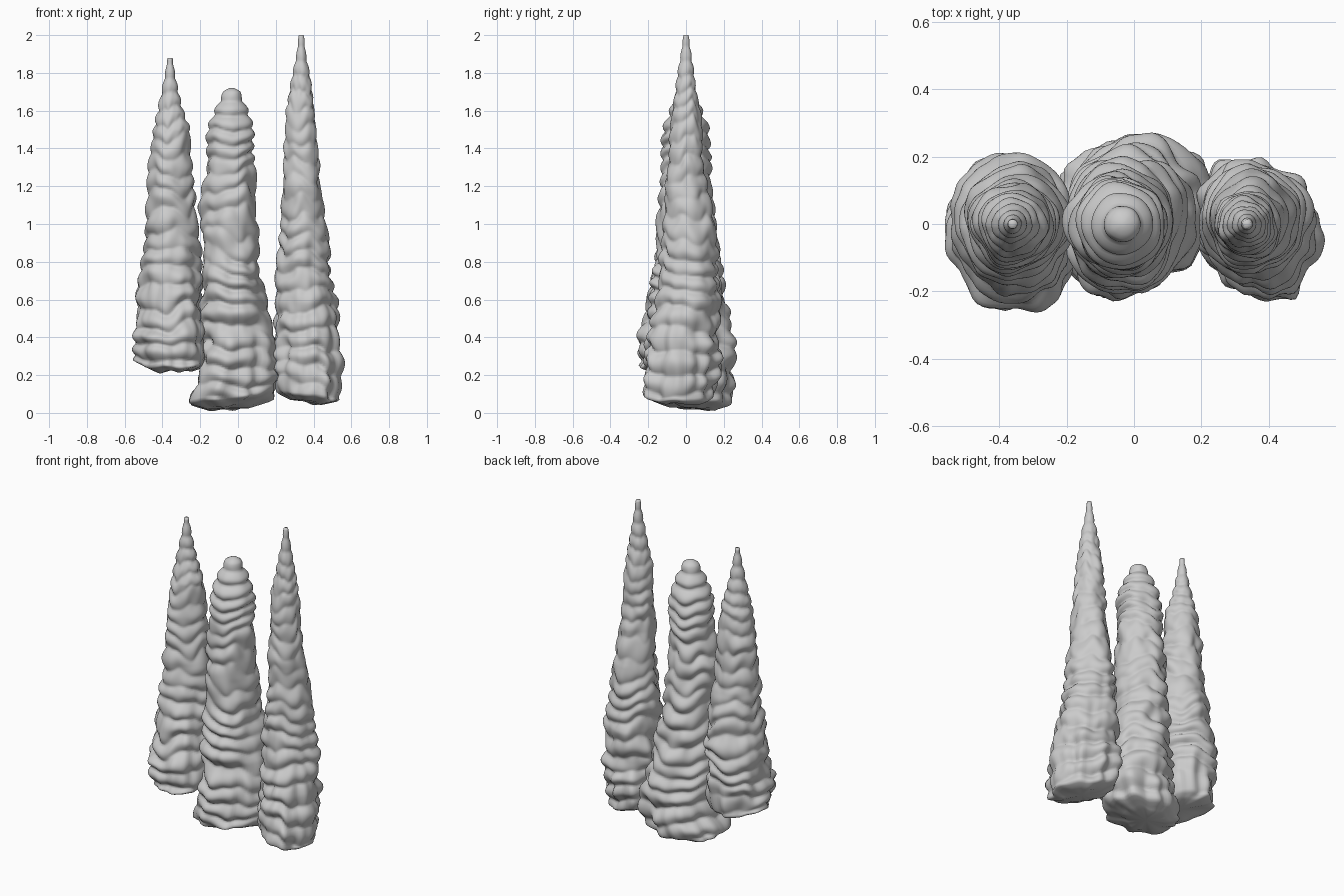
import bpy, bmesh, math
from mathutils import Vector, noise

SIDES, STEP = 80, 0.01


def sample(rows, z):
    # interpolation through the profile rows (z, xmin, xmax, ymin, ymax)
    for a, b in zip(rows, rows[1:]):
        if a[0] <= z <= b[0]:
            t = (z - a[0]) / (b[0] - a[0])
            return [a[k] + (b[k] - a[k]) * t for k in range(1, 5)]
    return rows[-1][1:]


def spire(name, rows, seed, tilt_x, tilt_y, skew):
    z0, z1 = rows[0][0], rows[-1][0]
    count = int((z1 - z0) / STEP)
    bm = bmesh.new()
    rings = []
    for i in range(count + 1):
        z = z0 + (z1 - z0) * i / count
        xa, xb, ya, yb = sample(rows, z)
        cx, cy, rx, ry = (xa + xb) / 2, (ya + yb) / 2, (xb - xa) / 2, (yb - ya) / 2
        fade = max(0, 1 - (z - z0) / 0.4)
        low = max(0, min(1, (1.0 - z) / 0.7))
        tip = max(0, min(1, (z - z1 + 0.4) / 0.3))
        ring = []
        for j in range(SIDES):
            a = 2 * math.pi * j / SIDES
            c, s = math.cos(a), math.sin(a)
            # uneven drip rings that wander around the column, tighter at the tip
            warp = noise.noise(Vector((c * 0.8 + seed, s * 0.8, z * 3)))
            warp += 0.4 * noise.noise(Vector((c * 2, s * 2 + seed, z * 4)))
            phase = (z + 0.08 * warp * (1 - tip)) / 0.1 + 3 * max(0, z - z1 + 0.4)
            ridge = abs(math.sin(math.pi * phase + seed)) - 0.6
            amp = 0.11 + 0.10 * noise.noise(Vector((c + 5, s + seed, z * 4))) + 0.13 * tip
            lump = noise.noise(Vector((c * 1.3, s * 1.3 + seed, z * 7)))
            broad = noise.noise(Vector((c * 1.1 + seed, s * 1.1, z * 2.5 + 9)))
            drip = noise.noise(Vector((c * 3.2, s * 3.2, z * 4 + seed)))
            k = 0.96 + amp * ridge + (0.15 * lump + 0.06 * broad) * (1 - 0.7 * tip) + 0.12 * drip * low
            x, y = cx + rx * k * c + skew * s * ry * low, cy + ry * k * s
            dz = fade * (tilt_x * c * rx + tilt_y * s * ry + 0.025 * lump)
            ring.append(bm.verts.new((x, y, max(0.005, z + dz))))
        rings.append(ring)
    for lo, hi in zip(rings, rings[1:]):
        for j in range(SIDES):
            n = (j + 1) % SIDES
            bm.faces.new((lo[j], lo[n], hi[n], hi[j]))
    # closed base and tip
    for ring, flip in ((rings[0], True), (rings[-1], False)):
        mid = sum((v.co for v in ring), Vector()) / SIDES
        centre = bm.verts.new(mid)
        for j in range(SIDES):
            pair = (ring[j], ring[(j + 1) % SIDES])
            bm.faces.new((centre,) + (pair[::-1] if flip else pair))
    mesh = bpy.data.meshes.new(name)
    bm.to_mesh(mesh)
    bm.free()
    mesh.shade_smooth()
    obj = bpy.data.objects.new(name, mesh)
    bpy.context.collection.objects.link(obj)


# left spire, raised base with a bulge to the front
spire("left_spire", [
    (0.225, -0.46, -0.24, -0.17, 0.13), (0.25, -0.54, -0.19, -0.25, 0.19),
    (0.40, -0.55, -0.17, -0.26, 0.19), (0.60, -0.545, -0.185, -0.21, 0.20),
    (0.80, -0.52, -0.19, -0.17, 0.18), (1.00, -0.49, -0.22, -0.14, 0.14),
    (1.30, -0.475, -0.24, -0.12, 0.12), (1.50, -0.45, -0.255, -0.095, 0.095),
    (1.60, -0.425, -0.29, -0.065, 0.065), (1.70, -0.405, -0.315, -0.045, 0.045),
    (1.80, -0.385, -0.335, -0.027, 0.027), (1.88, -0.373, -0.347, -0.013, 0.013)],
    1.3, -0.08, 0.05, -0.12)

# middle spire, blunt tip, base spreading to the back
spire("middle_spire", [
    (0.025, -0.18, 0.06, -0.09, 0.16), (0.06, -0.28, 0.18, -0.20, 0.24),
    (0.15, -0.25, 0.21, -0.22, 0.27), (0.30, -0.21, 0.215, -0.21, 0.265),
    (0.50, -0.20, 0.19, -0.20, 0.23), (0.70, -0.20, 0.13, -0.18, 0.20),
    (0.90, -0.19, 0.105, -0.165, 0.17), (1.10, -0.20, 0.10, -0.15, 0.15),
    (1.30, -0.18, 0.085, -0.135, 0.13), (1.50, -0.165, 0.09, -0.125, 0.12),
    (1.60, -0.125, 0.055, -0.09, 0.09), (1.67, -0.09, 0.02, -0.055, 0.055),
    (1.705, -0.075, 0.01, -0.042, 0.042), (1.72, -0.045, -0.02, -0.012, 0.012)],
    4.7, 0.05, -0.08, 0.1)

# right spire, the tallest and slimmest
spire("right_spire", [
    (0.06, 0.27, 0.46, -0.14, 0.09), (0.085, 0.20, 0.53, -0.21, 0.15),
    (0.20, 0.185, 0.55, -0.215, 0.18), (0.40, 0.19, 0.54, -0.20, 0.18),
    (0.60, 0.195, 0.525, -0.17, 0.19), (0.80, 0.195, 0.49, -0.14, 0.17),
    (1.00, 0.225, 0.465, -0.12, 0.15), (1.20, 0.235, 0.44, -0.11, 0.105),
    (1.40, 0.245, 0.425, -0.09, 0.09), (1.60, 0.255, 0.41, -0.075, 0.075),
    (1.80, 0.29, 0.38, -0.045, 0.045), (1.90, 0.31, 0.36, -0.028, 0.028),
    (2.00, 0.322, 0.348, -0.013, 0.013)], 8.1, -0.17, 0.04, -0.1)
